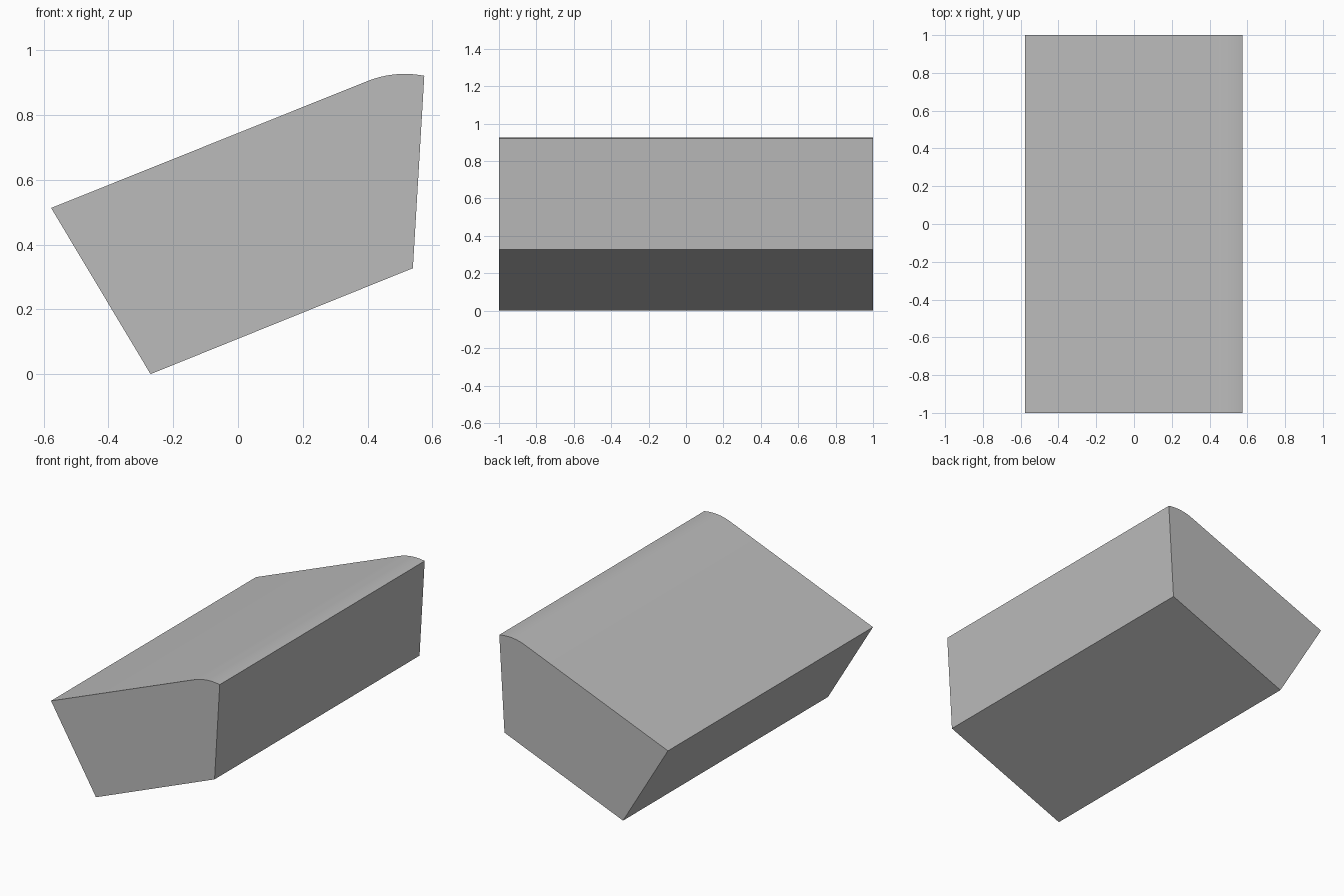
import bpy
import bmesh
from math import sin, cos, radians

cube = bpy.data.objects.get("Cube")
if cube:
    bpy.data.objects.remove(cube, do_unlink=True)

# Plain grey material
grey = bpy.data.materials.new("grey")
grey.use_nodes = True
colour = (0.5, 0.5, 0.5, 1)
grey.diffuse_color = colour
grey.node_tree.nodes["Principled BSDF"].inputs["Base Color"].default_value = colour

# Wedge cross-section in x and z, with a rounded upper lip
profile = [(-0.577, 0.513), (-0.27, 0.0), (0.54, 0.327)]
centre_x, centre_z, radius = 0.515, 0.617, 0.31
start, end, steps = radians(11.2), radians(-21.87), 12
for i in range(steps + 1):
    a = start + (end - start) * i / steps
    profile.append((centre_x + radius * sin(a), centre_z + radius * cos(a)))

# Extrude the section along the full length
bm = bmesh.new()
section = bm.faces.new([bm.verts.new((x, -1, z)) for x, z in profile])
extruded = bmesh.ops.extrude_face_region(bm, geom=[section], use_keep_orig=True)
moved = [g for g in extruded["geom"] if isinstance(g, bmesh.types.BMVert)]
bmesh.ops.translate(bm, verts=moved, vec=(0, 2, 0))
bmesh.ops.recalc_face_normals(bm, faces=bm.faces)

mesh = bpy.data.meshes.new("wedge_block")
bm.to_mesh(mesh)
bm.free()
mesh.materials.append(grey)
block = bpy.data.objects.new("wedge_block", mesh)
bpy.context.collection.objects.link(block)

# Smooth lip, sharp block edges
bpy.ops.object.select_all(action="DESELECT")
block.select_set(True)
bpy.context.view_layer.objects.active = block
bpy.ops.object.shade_smooth_by_angle(angle=radians(30))
